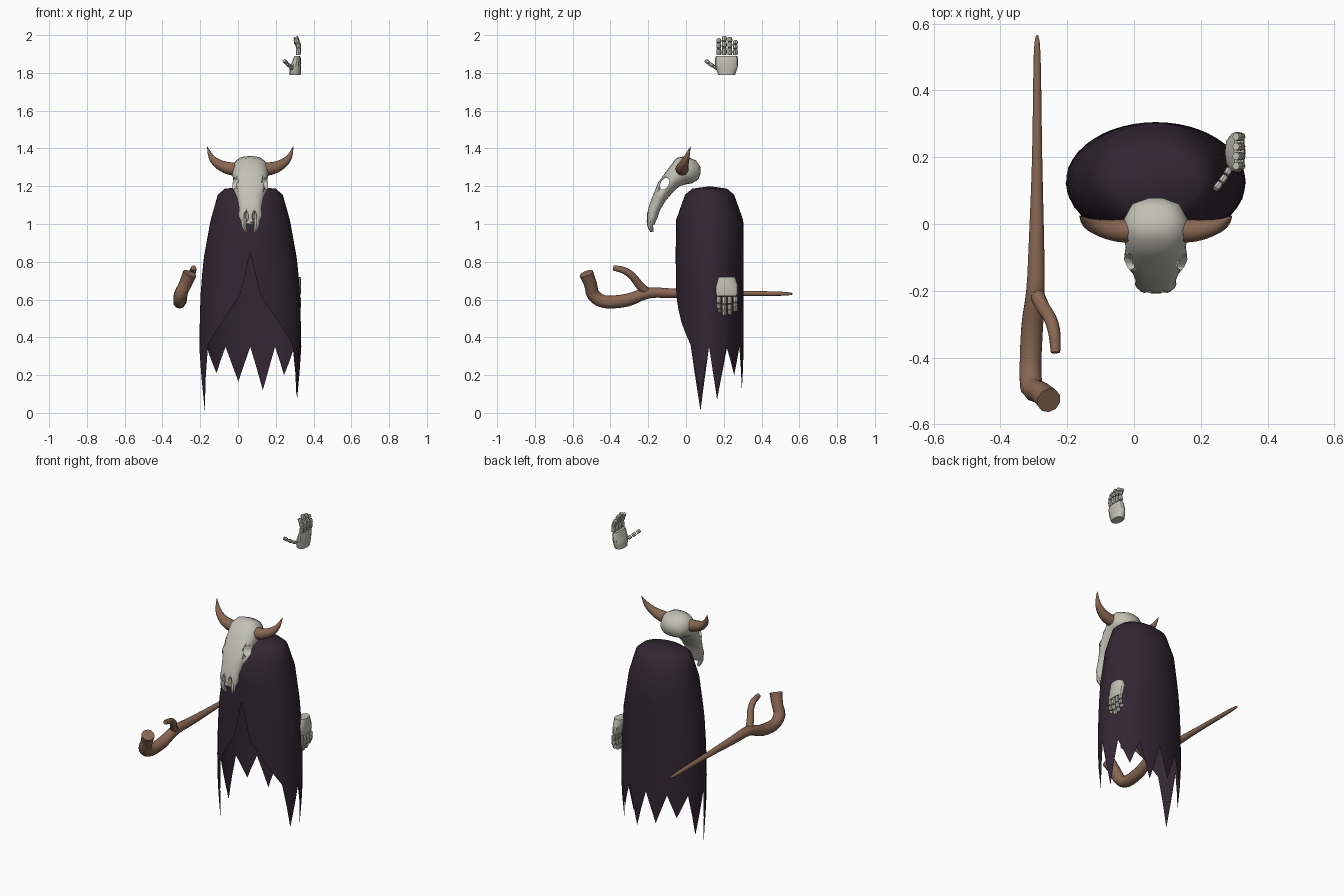
import bpy, bmesh, math
from mathutils import Vector, Matrix

if "Cube" in bpy.data.objects:
    bpy.data.objects.remove(bpy.data.objects["Cube"])

CX = 0.065  # centre line of the figure


def material(name, rgb):
    m = bpy.data.materials.new(name)
    m.diffuse_color = (*rgb, 1)
    m.use_nodes = True
    m.node_tree.nodes["Principled BSDF"].inputs["Base Color"].default_value = m.diffuse_color
    return m


CLOTH = material("dark plum cloth", (0.033, 0.019, 0.033))
BONE = material("pale bone", (0.54, 0.53, 0.46))
WOOD = material("brown wood", (0.25, 0.135, 0.085))


def finish(bm, name, mat, angle=40):
    bmesh.ops.recalc_face_normals(bm, faces=bm.faces)
    me = bpy.data.meshes.new(name)
    bm.to_mesh(me)
    bm.free()
    ob = bpy.data.objects.new(name, me)
    bpy.context.collection.objects.link(ob)
    me.materials.append(mat)
    bpy.ops.object.select_all(action='DESELECT')
    bpy.context.view_layer.objects.active = ob
    ob.select_set(True)
    bpy.ops.object.shade_smooth_by_angle(angle=math.radians(angle))
    return ob


def loft(bm, rings, caps=True):
    vr = [[bm.verts.new(p) for p in r] for r in rings]
    n = len(vr[0])
    for a, b in zip(vr, vr[1:]):
        for i in range(n):
            j = (i + 1) % n
            bm.faces.new((a[i], a[j], b[j], b[i]))
    if caps:
        bm.faces.new(vr[0])
        bm.faces.new(vr[-1])
    return vr


def lerp_table(table, x):
    for (x0, *a), (x1, *b) in zip(table, table[1:]):
        if x <= x1:
            t = (x - x0) / (x1 - x0)
            return [p + (q - p) * t for p, q in zip(a, b)]
    return table[-1][1:]


def smooth_path(pts, steps):
    """Catmull-Rom through 4D points (x, y, z, radius)."""
    p = [Vector(q) for q in [pts[0], *pts, pts[-1]]]
    out = []
    for a, b, c, d in zip(p, p[1:], p[2:], p[3:]):
        for k in range(steps):
            t = k / steps
            out.append(0.5 * (2 * b + (c - a) * t + (2 * a - 5 * b + 4 * c - d) * t * t
                              + (3 * b - a - 3 * c + d) * t ** 3))
    return out + [p[-1]]


def tube(bm, pts, ref, sides=10, steps=3):
    path = smooth_path(pts, steps)
    rings = []
    for i, q in enumerate(path):
        tan = (path[min(i + 1, len(path) - 1)] - path[max(i - 1, 0)]).xyz.normalized()
        u = tan.cross(Vector(ref)).normalized()
        v = u.cross(tan)
        rings.append([q.xyz + max(q.w, 0.001) * (u * math.cos(s) + v * math.sin(s))
                      for s in (2 * math.pi * k / sides for k in range(sides))])
    loft(bm, rings)


# Cloak: oval body, split front and ragged hem
SHAPE = [(0, .25, .175), (.35, .27, .18), (.6, .265, .18), (.8, .25, .18),
         (1.02, .21, .178), (1.155, .172, .13), (1.187, .135, .092)]
HEM = [(-56, .36), (-74, .01), (-89, .35), (-104, .09), (-121, .35), (-137, .21), (-151, .35),
       (-166, .165), (-180, .35)]
HEM = HEM[::-1] + [(-34, .48), (-12, .62), (0, .85), (12, .62), (34, .48), (56, .36), (74, .08),
                   (89, .35), (103, .07), (120, .35), (137, .2), (151, .35), (165, .12), (180, .35)]
columns = []
for (a0, z0), (a1, z1) in zip(HEM, HEM[1:]):
    for k in (0, 0.5):
        columns.append((math.radians(a0 + (a1 - a0) * k), z0 + (z1 - z0) * k))


def cloak_point(a, z):
    rx, ry = lerp_table(SHAPE, z)
    return (CX + rx * math.sin(a), .125 - ry * math.cos(a), z)


bm = bmesh.new()
rings = [[cloak_point(a, b + (1.02 - b) * k / 7) for a, b in columns] for k in range(8)]
rings += [[cloak_point(a, z) for a, b in columns] for z in (1.09, 1.155, 1.187)]
rim = loft(bm, rings, caps=False)[-1]
top = bm.verts.new((CX, .125, 1.2))
for i in range(len(rim)):
    bm.faces.new((rim[i], rim[(i + 1) % len(rim)], top))
finish(bm, "cloak", CLOTH, 50)

# Skull: sections given as brow y, z, underside y, z, half width
SKULL = [(.078, 1.30, .078, 1.27, .02), (.055, 1.335, .065, 1.235, .07),
         (.0, 1.36, .03, 1.215, .095), (-.05, 1.35, .0, 1.21, .1),
         (-.1, 1.285, -.035, 1.2, .09), (-.147, 1.22, -.072, 1.165, .096),
         (-.172, 1.16, -.11, 1.12, .07), (-.195, 1.10, -.137, 1.075, .06),
         (-.207, 1.05, -.152, 1.03, .062), (-.208, 1.01, -.168, .995, .045)]
bm = bmesh.new()
rings = []
for y0, z0, y1, z1, w in SKULL:
    ring = []
    for k in range(24):
        s = 2 * math.pi * k / 24
        c, h = math.cos(s), math.sin(s)
        c = math.copysign(abs(c) ** .8, c)
        t = (1 - h) / 2
        ring.append((CX + w * c, y0 + (y1 - y0) * t, z0 + (z1 - z0) * t))
    rings.append(ring)
loft(bm, rings)
skull = finish(bm, "skull", BONE, 50)

# Eye opening and nostrils cut through the skull
bm = bmesh.new()
bmesh.ops.create_cone(bm, cap_ends=True, segments=14, radius1=1, radius2=1, depth=1,
                      matrix=Matrix.Translation((CX, -.113, 1.213))
                      @ Matrix.Rotation(math.radians(-30), 4, 'X')
                      @ Matrix.Diagonal((.4, .021, .034, 1)) @ Matrix.Rotation(math.pi / 2, 4, 'Y'))
for s in (-1, 1):
    bmesh.ops.create_uvsphere(bm, u_segments=10, v_segments=8, radius=1,
                              matrix=Matrix.Translation((CX + s * .022, -.21, 1.04))
                              @ Matrix.Diagonal((.013, .03, .032, 1)))
cutter = finish(bm, "skull_cutter", BONE)
cutter.hide_render = True
mod = skull.modifiers.new("openings", 'BOOLEAN')
mod.operation, mod.solver, mod.object = 'DIFFERENCE', 'EXACT', cutter
bpy.ops.object.select_all(action='DESELECT')
bpy.context.view_layer.objects.active = skull
skull.select_set(True)
bpy.ops.object.modifier_apply(modifier=mod.name)
bpy.data.objects.remove(cutter)

# Upper jaw prongs and horns, mirrored
for s, side in ((-1, "left"), (1, "right")):
    bm = bmesh.new()
    tube(bm, [(CX + s * .032, -.188, 1.03, .016), (CX + s * .034, -.19, .995, .016),
              (CX + s * .024, -.18, .96, .009)], (0, 1, 0), 8)
    finish(bm, "jaw_prong_" + side, BONE)
    bm = bmesh.new()
    tube(bm, [(CX + s * .07, -.02, 1.29, .036), (CX + s * .115, -.02, 1.295, .033),
              (CX + s * .165, -.012, 1.315, .026), (CX + s * .205, .003, 1.352, .016),
              (CX + s * .228, .024, 1.41, .001)], (0, 1, 0), 12)
    finish(bm, "horn_" + side, WOOD)

# Staff with a crooked end and a side branch
bm = bmesh.new()
tube(bm, [(-.29, .565, .63, .004), (-.29, .5, .631, .011), (-.29, .2, .633, .016),
          (-.292, -.05, .633, .024), (-.295, -.2, .635, .029), (-.305, -.31, .597, .034),
          (-.31, -.43, .588, .034), (-.305, -.49, .625, .035), (-.28, -.505, .68, .034),
          (-.255, -.528, .738, .038)], (1, 0, 0), 10)
finish(bm, "staff", WOOD, 50)
bm = bmesh.new()
tube(bm, [(-.295, -.2, .635, .022), (-.275, -.245, .675, .022), (-.25, -.285, .725, .02),
          (-.238, -.33, .755, .018), (-.235, -.385, .768, .014)], (1, 0, 0), 8)
finish(bm, "staff_branch", WOOD, 50)


# Hands: palm, four jointed fingers and thumb; flip = -1 points the fingers down
def hand(name, base_z, flip, thumb):
    def place(x, y, z):
        return Vector((x, y, base_z + flip * z))

    def bone(a, b, r):
        tube(bm, [(*a, r * .9), (*((a + b) / 2), r), (*b, r * .85)], (0, 1, 0), 8, 1)

    bm = bmesh.new()
    # palm: height, x centre, half depth, half width
    rings = []
    for z, x, d, w in [(0, .302, .03, .045), (.03, .303, .031, .055), (.05, .306, .027, .061),
                       (.085, .313, .02, .061), (.1, .314, .015, .056)]:
        rings.append([place(x + d * math.cos(s), .215 + w * math.copysign(abs(math.sin(s)) ** .7, math.sin(s)), z)
                      for s in (2 * math.pi * k / 12 for k in range(12))])
    loft(bm, rings)
    for y, length in ((.174, .088), (.203, .1), (.232, .095), (.261, .078)):
        z = .105
        for x0, x1, part in ((.318, .322, .42), (.322, .316, .31), (.314, .305, .27)):
            step = length * part
            bone(place(x0, y, z), place(x1, y, z + step - .004), .0135)
            z += step
    if thumb:
        for a, b in (((.285, .165, .035), (.277, .148, .044)), ((.273, .143, .047), (.261, .125, .058)),
                     ((.257, .121, .062), (.244, .105, .075))):
            bone(place(*a), place(*b), .011)
    finish(bm, name, BONE, 35)


hand("raised_hand", 1.79, 1, True)
hand("lowered_hand", .72, -1, False)
